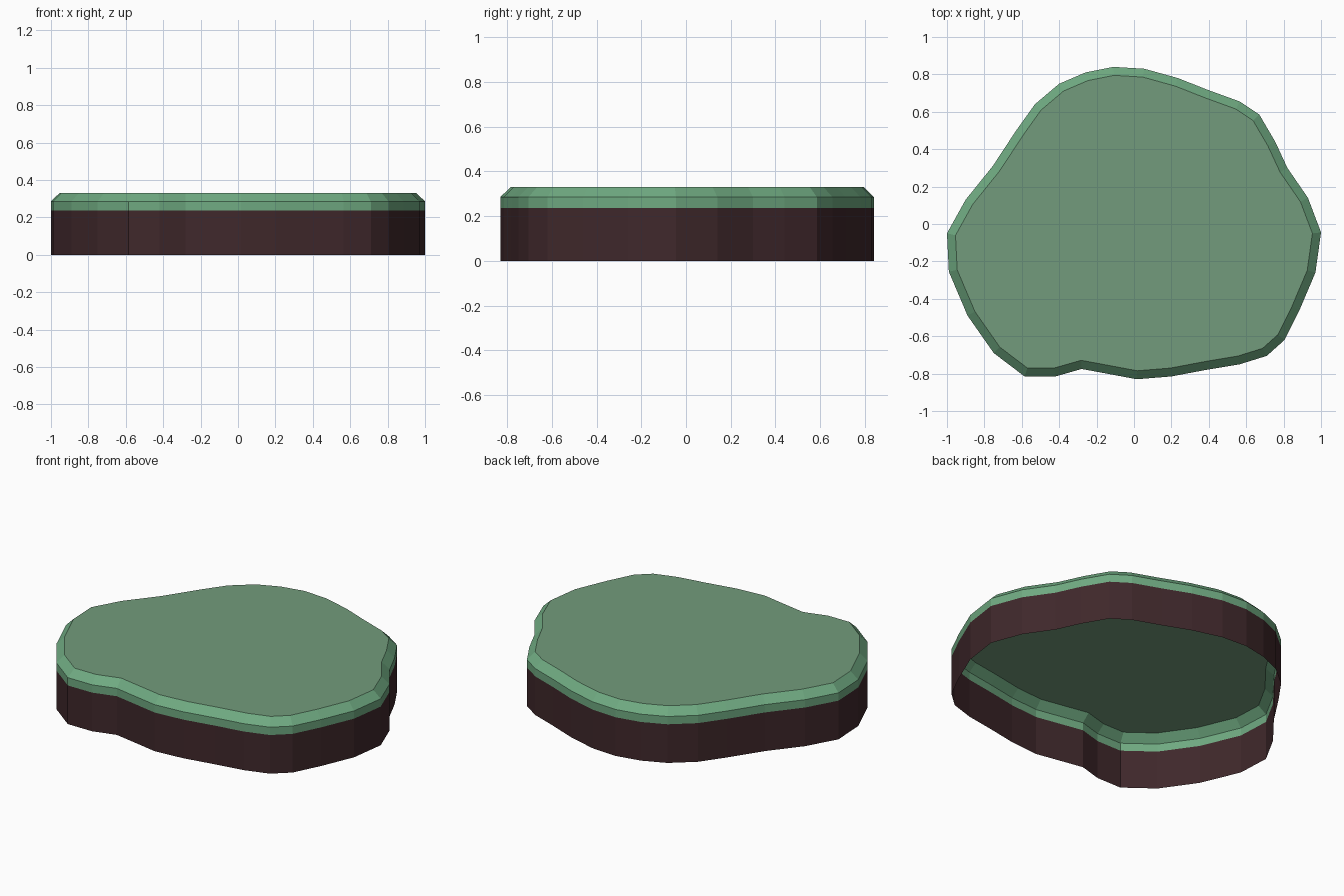
import bpy
import bmesh
from mathutils import Vector

if "Cube" in bpy.data.objects:
    bpy.data.objects.remove(bpy.data.objects["Cube"])

# Island outline, clockwise seen from above, starting at the left tip
OUTLINE = [
    (-1.0, -.05), (-.9, .13), (-.755, .31), (-.63, .5), (-.53, .64), (-.4, .75),
    (-.26, .81), (-.11, .84), (.055, .83), (.235, .78), (.4, .715), (.565, .655),
    (.67, .585), (.755, .44), (.82, .3), (.93, .14), (1.0, -.045), (.97, -.26),
    (.885, -.46), (.805, -.62), (.71, -.705), (.565, -.75), (.385, -.78),
    (.2, -.815), (.015, -.83), (-.145, -.8), (-.28, -.775), (-.42, -.815),
    (-.585, -.815), (-.75, -.69), (-.89, -.49), (-.99, -.255),
]
pts = [Vector(p) for p in reversed(OUTLINE)]  # counter-clockwise


def inset(points, d):
    """Even (mitred) inward offset of a counter-clockwise outline."""
    out = []
    for i, p in enumerate(points):
        a = (p - points[i - 1]).normalized()
        b = (points[(i + 1) % len(points)] - p).normalized()
        n1, n2 = Vector((-a.y, a.x)), Vector((-b.y, b.x))
        out.append(p + (n1 + n2) * d / (1 + n1.dot(n2)))
    return out


def material(name, color):
    m = bpy.data.materials.new(name)
    m.diffuse_color = (*color, 1)
    m.use_nodes = True
    m.node_tree.nodes["Principled BSDF"].inputs["Base Color"].default_value = m.diffuse_color
    return m


def loft(name, rings, mats, cap=False):
    """Skin a stack of (outline, z) rings; the optional lid uses the last material."""
    bm = bmesh.new()
    loops = [[bm.verts.new((p.x, p.y, z)) for p in r] for r, z in rings]
    n = len(loops[0])
    for lo, hi in zip(loops, loops[1:]):
        for i in range(n):
            j = (i + 1) % n
            bm.faces.new((lo[i], lo[j], hi[j], hi[i]))
    if cap:
        bm.faces.new(loops[-1]).material_index = len(mats) - 1
    me = bpy.data.meshes.new(name)
    bm.to_mesh(me)
    bm.free()
    for m in mats:
        me.materials.append(m)
    ob = bpy.data.objects.new(name, me)
    bpy.context.collection.objects.link(ob)
    return ob


soil = material("soil", (.05, .021, .024))
grass_edge = material("grass_edge", (.16, .40, .22))
grass_top = material("grass_top", (.17, .33, .20))

# Soil wall, open underneath
loft("soil_wall", [(pts, 0), (pts, .237)], [soil])

# Grass layer: band, bevel and flat top
loft("grass_layer", [(pts, .237), (pts, .285), (inset(pts, .045), .33)],
     [grass_edge, grass_top], cap=True)
